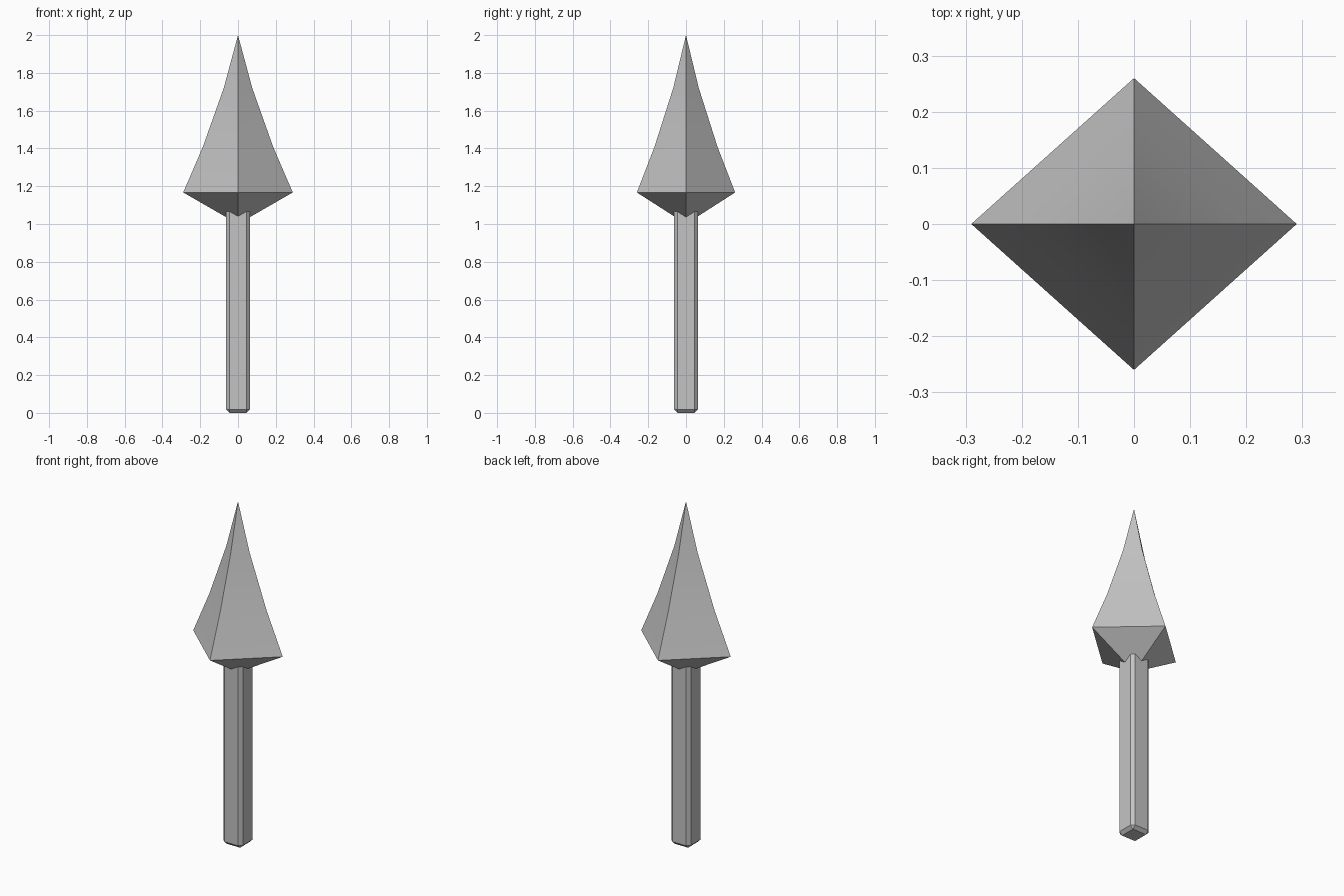
import bpy
import bmesh
import math

old = bpy.data.objects.get("Cube")
if old:
    bpy.data.objects.remove(old, do_unlink=True)

grey = bpy.data.materials.new("steel grey")
grey.use_nodes = True
colour = (0.55, 0.55, 0.55, 1)
grey.diffuse_color = colour
grey.node_tree.nodes["Principled BSDF"].inputs["Base Color"].default_value = colour


def add_object(name, bm):
    bmesh.ops.recalc_face_normals(bm, faces=bm.faces)
    mesh = bpy.data.meshes.new(name)
    bm.to_mesh(mesh)
    bm.free()
    mesh.materials.append(grey)
    obj = bpy.data.objects.new(name, mesh)
    bpy.context.collection.objects.link(obj)
    bpy.ops.object.select_all(action='DESELECT')
    obj.select_set(True)
    bpy.context.view_layer.objects.active = obj
    bpy.ops.object.shade_smooth_by_angle(angle=math.radians(25))
    return obj


# Spear head: diamond rings between two points
WIDTH, DEPTH = 0.29, 0.26
BASE, TIP = 1.0, 2.0
bm = bmesh.new()
rings = []
for z, scale in ((1.167, 1.0), (1.41, 0.64), (1.72, 0.26)):
    rings.append([bm.verts.new((x * WIDTH * scale, y * DEPTH * scale, z))
                  for x, y in ((1, 0), (0, 1), (-1, 0), (0, -1))])
bottom = bm.verts.new((0, 0, BASE))
tip = bm.verts.new((0, 0, TIP))
for i in range(4):
    j = (i + 1) % 4
    bm.faces.new((bottom, rings[0][j], rings[0][i]))
    for low, high in zip(rings, rings[1:]):
        bm.faces.new((low[i], low[j], high[j], high[i]))
    bm.faces.new((rings[-1][i], rings[-1][j], tip))
add_object("spear_head", bm)

# Shaft: square bar with chamfered edges, its top sunk in the head
HALF, TOP, CHAMFER = 0.063, 1.09, 0.018
bm = bmesh.new()
bmesh.ops.create_cube(bm, size=1)
for v in bm.verts:
    v.co = (v.co.x * 2 * HALF, v.co.y * 2 * HALF, (v.co.z + 0.5) * TOP)
bmesh.ops.bevel(bm, geom=list(bm.edges), offset=CHAMFER, segments=1,
                affect='EDGES', profile=0.5)
add_object("shaft", bm)
